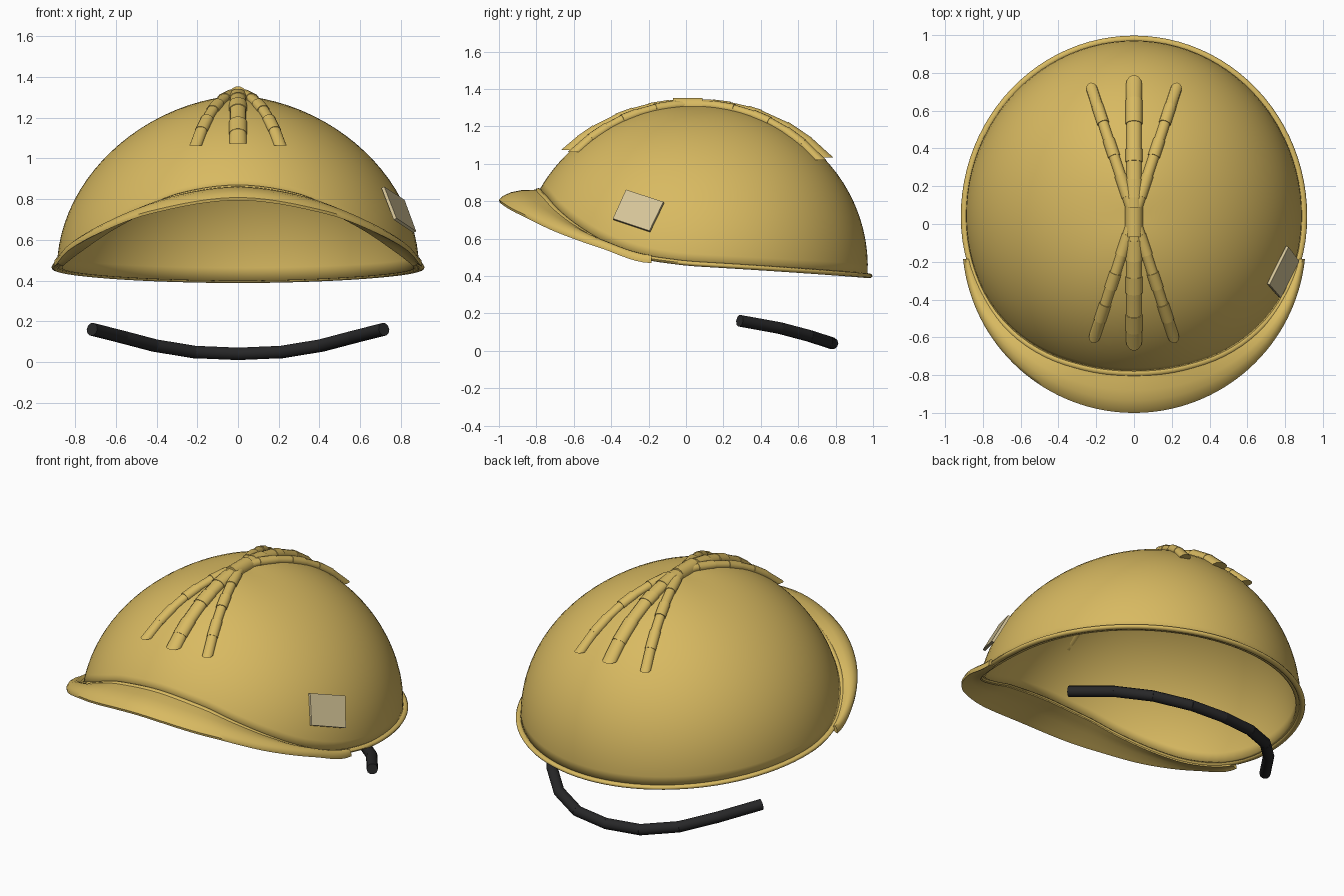
import bpy, bmesh, math
from mathutils import Vector

if "Cube" in bpy.data.objects:
    bpy.data.objects.remove(bpy.data.objects["Cube"])

CY, RX, RY = 0.04, 0.89, 0.932      # dome centre and half widths


def material(name, col):
    m = bpy.data.materials.new(name)
    m.diffuse_color = (*col, 1)
    m.use_nodes = True
    m.node_tree.nodes["Principled BSDF"].inputs["Base Color"].default_value = m.diffuse_color
    return m


GOLD = material("mustard_gold", (0.69, 0.49, 0.12))
BLACK = material("strap_black", (0.02, 0.02, 0.021))
TAN = material("pale_tan", (0.66, 0.55, 0.31))


def make(name, verts, faces, mat, angle=40):
    me = bpy.data.meshes.new(name)
    me.from_pydata([tuple(v) for v in verts], [], faces)
    bm = bmesh.new()
    bm.from_mesh(me)
    bmesh.ops.recalc_face_normals(bm, faces=bm.faces)
    bm.to_mesh(me)
    bm.free()
    me.materials.append(mat)
    ob = bpy.data.objects.new(name, me)
    bpy.context.collection.objects.link(ob)
    bpy.ops.object.select_all(action='DESELECT')
    ob.select_set(True)
    bpy.context.view_layer.objects.active = ob
    bpy.ops.object.shade_smooth_by_angle(angle=math.radians(angle))
    return ob


def curve(table, x):
    """Smooth interpolation through a table, flat at both ends."""
    n = len(table)
    i = max(j for j in range(n - 1) if j == 0 or table[j][0] <= x)

    def slope(k):
        if k in (0, n - 1):
            return 0
        return (table[k+1][1] - table[k-1][1]) / (table[k+1][0] - table[k-1][0])
    (x0, y0), (x1, y1) = table[i], table[i+1]
    h = x1 - x0
    t = (x - x0) / h
    return (y0 * (2*t**3 - 3*t*t + 1) + y1 * (3*t*t - 2*t**3)
            + h * slope(i) * (t**3 - 2*t*t + t) + h * slope(i+1) * (t**3 - t*t))


def dome_point(a, phi):
    """a = angle from the front, phi = angle down from the crown."""
    bump = 0.03 * math.sin(a)**2 - 0.01 * math.cos(a)**2
    r = math.sin(phi)
    return Vector((RX * r * math.sin(a), CY - RY * r * math.cos(a),
                   0.45 + 0.86 * math.cos(phi) - bump * math.sin(2 * phi)))


RIM = [(0, 0.862), (20, 0.825), (34, 0.75), (46, 0.67), (60, 0.573),
       (75, 0.498), (92, 0.46), (180, 0.398)]


def degrees_from_front(a):
    return abs((math.degrees(a) + 180) % 360 - 180)


def rim_phi(a):
    z, lo, hi = curve(RIM, degrees_from_front(a)), 0.3, 1.9
    for _ in range(30):
        mid = (lo + hi) / 2
        lo, hi = (mid, hi) if dome_point(a, mid).z > z else (lo, mid)
    return lo


# Dome shell, cut along the sloping rim
N, M = 96, 22
verts = [Vector((0, CY, 1.31))]
for j in range(1, M + 1):
    for i in range(N):
        a = 2 * math.pi * i / N
        verts.append(dome_point(a, rim_phi(a) * j / M))
faces = [(0, 1 + i, 1 + (i + 1) % N) for i in range(N)]
for j in range(M - 1):
    for i in range(N):
        p, q = 1 + j * N + i, 1 + j * N + (i + 1) % N
        faces.append((p, p + N, q + N, q))
dome = make("dome_shell", verts, faces, GOLD)
if dome.data.polygons[0].normal.z < 0:
    dome.data.flip_normals()
sol = dome.modifiers.new("thickness", 'SOLIDIFY')
sol.thickness, sol.offset = 0.026, -1

# Rolled lip around the rim, slightly lower where the brim joins
K = 8
verts, faces = [], []
for i in range(N):
    a = 2 * math.pi * i / N
    p = dome_point(a, rim_phi(a))
    out = Vector((math.sin(a), -math.cos(a), 0))
    tuck = min(1, max(0, (82 - degrees_from_front(a)) / 12))
    for k in range(K):
        b = 2 * math.pi * k / K
        verts.append(p + out * (0.009 - 0.003 * tuck + 0.018 * math.cos(b))
                     + Vector((0, 0, 0.003 - 0.008 * tuck + 0.013 * math.sin(b))))
        n, k2 = (i + 1) % N, (k + 1) % K
        faces.append((i*K + k, i*K + k2, n*K + k2, n*K + k))
make("rim_lip", verts, faces, GOLD, 60)

# Front brim, swept from side to side with a curved closed section
EDGE = [(0, 0.808), (28, 0.743), (50, 0.641), (66, 0.565), (84, 0.484)]
SECTION = [(-0.03, 0.0), (0.2, 0.009), (0.45, 0.021), (0.7, 0.024), (0.9, 0.015),
           (1.0, 0.0), (0.985, -0.015), (0.85, -0.015), (0.5, -0.01),
           (0.2, -0.018), (-0.03, -0.024)]
S, L = 64, len(SECTION)
verts, faces = [], []
for i in range(S + 1):
    t = 2 * i / S - 1
    a, b = math.radians(76 * t), math.radians(84 * t)
    inner = dome_point(a, rim_phi(a))
    outer = Vector((0.91 * math.sin(b), -0.09 - 0.91 * math.cos(b),
                    curve(EDGE, abs(84 * t))))
    for u, dz in SECTION:
        verts.append(inner.lerp(outer, u) + Vector((0, 0, dz)))
    if i:
        for k in range(L):
            k2, o = (k + 1) % L, (i - 1) * L
            faces.append((o + k, o + k2, o + L + k2, o + L + k))
faces += [tuple(range(L)), tuple(range(S * L, S * L + L))]
make("front_brim", verts, faces, GOLD, 50)


def rods(name, points, radii, mat, sides=14, flat=1.0, level_end=False):
    """Straight capped rods laid end to end between points."""
    verts, faces = [], []
    for n, (p, q, r) in enumerate(zip(points, points[1:], radii)):
        d = (q - p).normalized()
        side = d.cross(Vector((0, 0, 1))).normalized()
        up = side.cross(d)
        o = len(verts)
        for e, last in ((p - d * 0.004, False), (q + d * 0.004, n == len(radii) - 1)):
            v = up
            if last and level_end:      # end cut level with the ground
                v = up - d * (up.z / d.z)
            for k in range(sides):
                b = 2 * math.pi * k / sides
                verts.append(e + r * (side * math.cos(b) + v * flat * math.sin(b)))
        for k in range(sides):
            k2 = (k + 1) % sides
            faces.append((o + k, o + k2, o + sides + k2, o + sides + k))
        faces += [tuple(range(o, o + sides)), tuple(range(o + sides, o + 2 * sides))]
    return make(name, verts, faces, mat)


def on_dome(x, y, lift):
    u, v = x / RX, (y - CY) / RY
    p = dome_point(math.atan2(u, -v), math.asin(min(1, math.hypot(u, v))))
    n = Vector((x, y - CY, 0.75)).normalized()
    return p + n * lift


# Jointed ridges fanning out over the crown
rods("crown_hub", [Vector((0, -0.065, 1.307)), Vector((0, 0.085, 1.307))], [0.047], GOLD)
for label, ys, end in (
        ("front", (0.0, -0.09, -0.19, -0.28, -0.36, -0.48, -0.56, -0.615), (0.205, -0.585)),
        ("back", (0.05, 0.14, 0.23, 0.33, 0.39, 0.53, 0.65, 0.735), (0.22, 0.705))):
    rods(label + "_center_ridge", [on_dome(0, y, 0.005) for y in ys],
         [0.041, 0.044, 0.04, 0.044, 0.04, 0.044, 0.042], GOLD, 14, 0.75, True)
    for s, hand in ((-1, "left"), (1, "right")):
        pts = []
        for t in (0, 0.16, 0.32, 0.48, 0.6, 0.74, 0.87, 1):
            pts.append(on_dome(s * end[0] * t, CY + (end[1] - CY) * t, 0.006))
        rods(f"{label}_{hand}_ridge", pts,
             [0.029, 0.032, 0.028, 0.032, 0.028, 0.032, 0.03], GOLD, 14, 0.85, True)

# Chin strap below the back
half = [(0.715, 0.29, 0.16), (0.565, 0.5, 0.122), (0.41, 0.655, 0.081),
        (0.215, 0.755, 0.049), (0, 0.782, 0.04)]
strap = [Vector((-x, y, z)) for x, y, z in half] + [Vector(p) for p in half[-2::-1]]
rods("chin_strap", strap, [0.032] * 8, BLACK, 10)

# Square plate on the right side
corners = [Vector(p) for p in ((0.715, -0.32, 0.86), (0.815, -0.12, 0.795),
                               (0.872, -0.195, 0.64), (0.775, -0.39, 0.705))]
nrm = Vector((0.0356, -0.0116, 0.019)).normalized()
make("side_plate", [c - nrm * 0.012 for c in corners] + [c + nrm * 0.004 for c in corners],
     [(0, 1, 2, 3), (4, 5, 6, 7)] + [(i, (i+1) % 4, (i+1) % 4 + 4, i + 4) for i in range(4)],
     TAN, 30)
